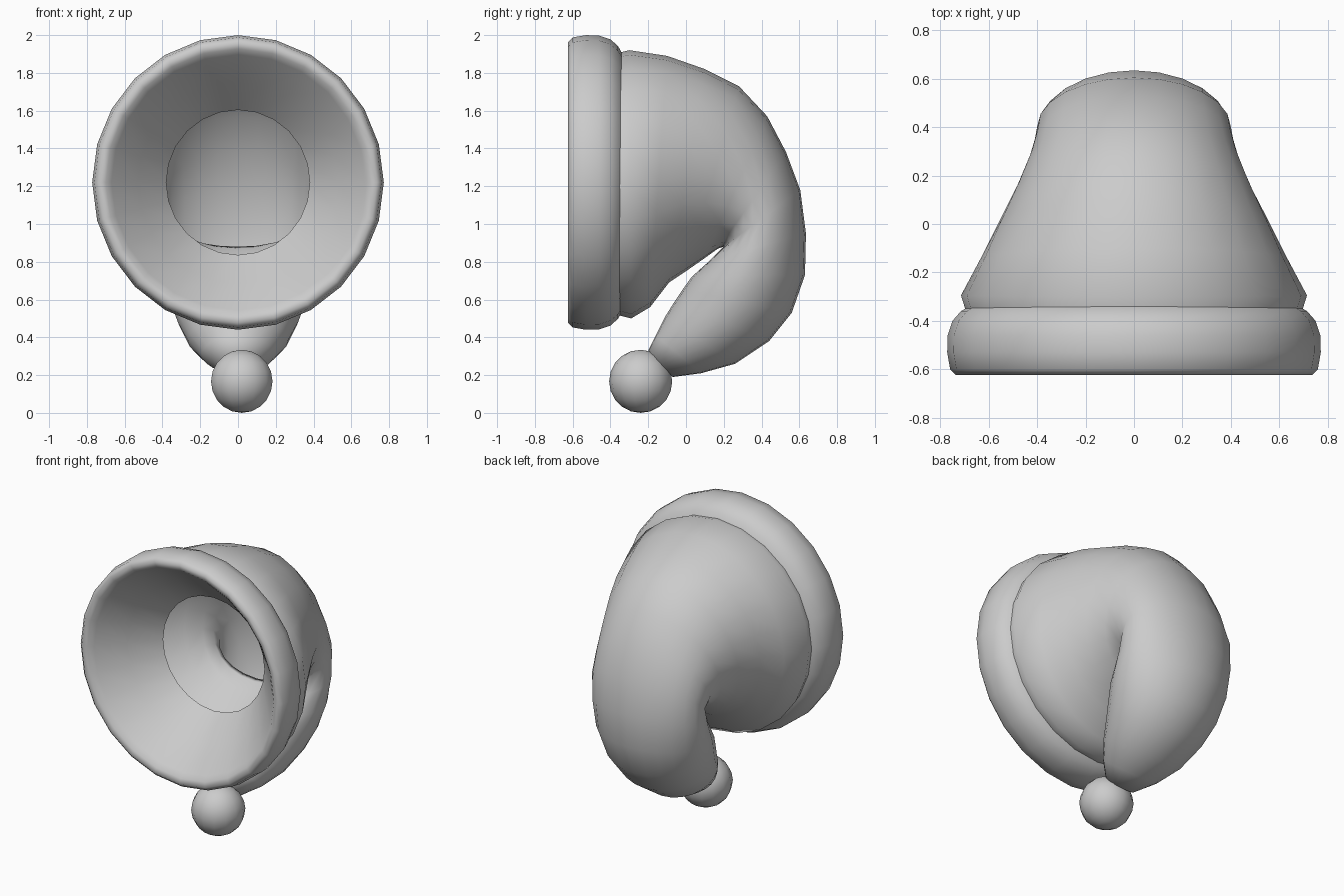
import bpy, bmesh
from math import sin, cos, pi
from mathutils import Vector

if "Cube" in bpy.data.objects:
    bpy.data.objects.remove(bpy.data.objects["Cube"])

SEG = 24


def loft(name, sections, cap_end=False):
    """Skin elliptical rings, each given as (top y,z), (bottom y,z), half width."""
    bm = bmesh.new()
    rings = []
    for (ty, tz), (by, bz), w in sections:
        top, bot = Vector((0, ty, tz)), Vector((0, by, bz))
        mid, half = (top + bot) / 2, (top - bot) / 2
        rings.append([bm.verts.new(mid + half * cos(2 * pi * i / SEG)
                                   + Vector((w * sin(2 * pi * i / SEG), 0, 0)))
                      for i in range(SEG)])
    for a, b in zip(rings, rings[1:]):
        for i in range(SEG):
            j = (i + 1) % SEG
            bm.faces.new((a[i], a[j], b[j], b[i]))
    if cap_end:
        bm.faces.new(rings[-1])
    bmesh.ops.recalc_face_normals(bm, faces=bm.faces)
    mesh = bpy.data.meshes.new(name)
    bm.to_mesh(mesh)
    bm.free()
    mesh.shade_smooth()
    obj = bpy.data.objects.new(name, mesh)
    bpy.context.collection.objects.link(obj)
    return obj


# Rolled brim with the inner funnel lining, open at its small end
brim_profile = [(.38, -.26), (.53, -.43), (.67, -.585), (.70, -.615), (.735, -.625),
                (.76, -.60), (.772, -.53), (.77, -.46), (.75, -.40), (.715, -.36), (.68, -.34)]
loft("brim", [((y, 1.22 + r * 1.01), (y, 1.22 - r * 1.01), r) for r, y in brim_profile])

# Floppy cone folding over backwards and down
cone = [
    ((-.38, 1.90), (-.37, .52), .690),
    ((-.30, 1.92), (-.29, .50), .715),
    ((-.10, 1.89), (-.19, .56), .635),
    ((.10, 1.82), (-.09, .69), .56),
    ((.28, 1.73), (.00, .75), .49),
    ((.43, 1.57), (.10, .82), .435),
    ((.53, 1.38), (.17, .87), .41),
    ((.605, 1.18), (.20, .88), .40),
    ((.635, .95), (.13, .81), .40),
    ((.63, .73), (.03, .72), .39),
    ((.56, .53), (-.02, .65), .36),
    ((.44, .38), (-.06, .59), .32),
    ((.26, .26), (-.11, .51), .265),
    ((.08, .21), (-.16, .41), .19),
    ((-.07, .19), (-.20, .33), .10),
]
loft("cone", cone, cap_end=True)

# Pom-pom at the tip
bpy.ops.mesh.primitive_uv_sphere_add(segments=14, ring_count=10, radius=.167,
                                     location=(.02, -.24, .167))
pom = bpy.context.object
pom.name = "pompom"
bpy.ops.object.shade_smooth()
